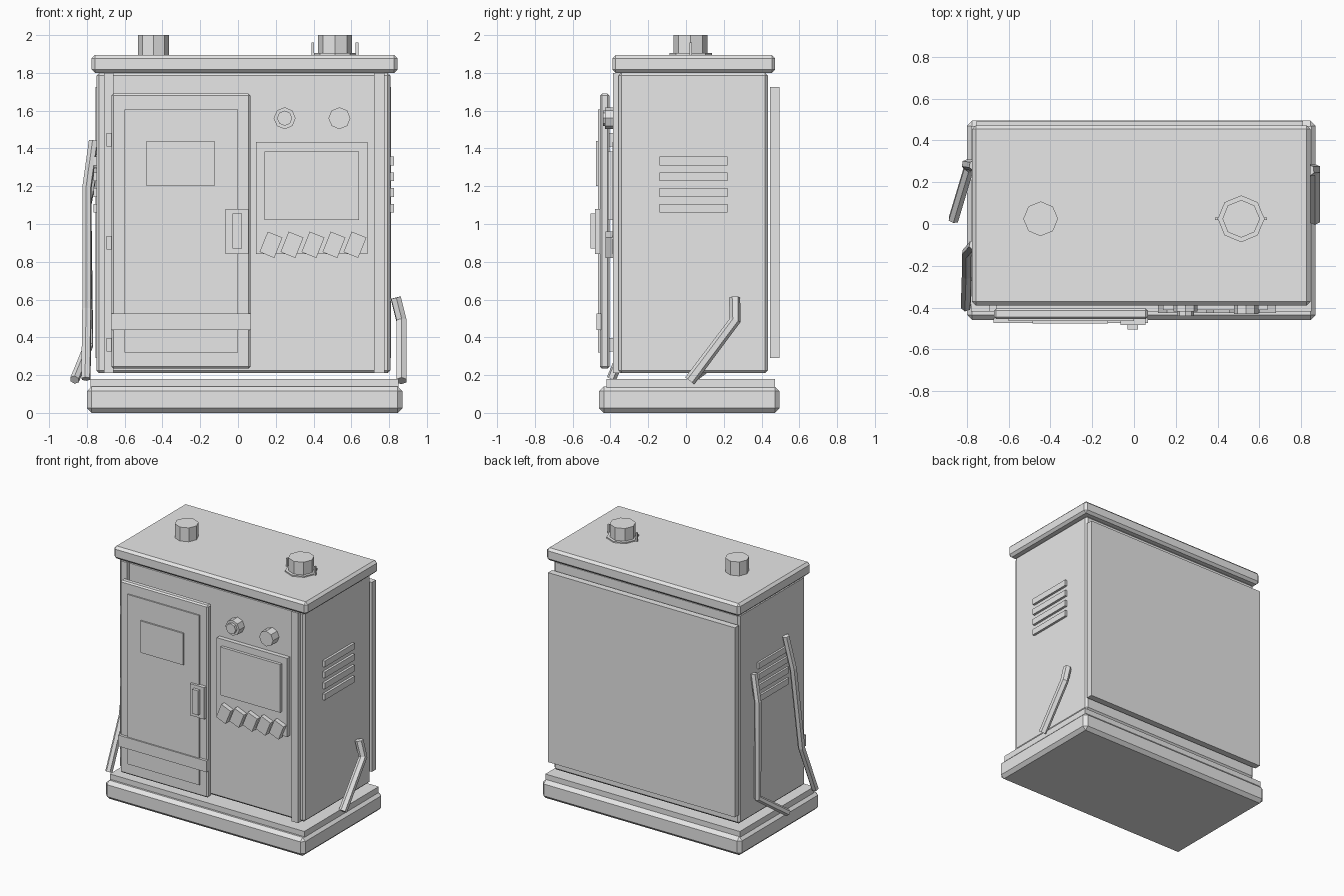
import bpy, bmesh, math
from mathutils import Matrix, Vector

if "Cube" in bpy.data.objects:
    bpy.data.objects.remove(bpy.data.objects["Cube"])

grey = bpy.data.materials.new("plain_grey")
grey.diffuse_color = (0.8, 0.8, 0.8, 1)
grey.use_nodes = True
grey.node_tree.nodes["Principled BSDF"].inputs["Base Color"].default_value = grey.diffuse_color


def finish(name, bm):
    me = bpy.data.meshes.new(name)
    bm.to_mesh(me)
    bm.free()
    me.materials.append(grey)
    ob = bpy.data.objects.new(name, me)
    bpy.context.collection.objects.link(ob)
    return ob


def box(name, x, y, z, chamfer=0.0, tilt=0.0):
    """Box from (min, max) ranges, with optional chamfer and tilt about y."""
    bm = bmesh.new()
    bmesh.ops.create_cube(bm, size=1)
    size = [r[1] - r[0] for r in (x, y, z)]
    mid = Vector([(r[0] + r[1]) / 2 for r in (x, y, z)])
    bmesh.ops.scale(bm, vec=size, verts=bm.verts)
    if chamfer:
        bmesh.ops.bevel(bm, geom=bm.edges[:], offset=chamfer, segments=1,
                        affect='EDGES', profile=0.5)
    bmesh.ops.transform(bm, verts=bm.verts,
                        matrix=Matrix.Translation(mid) @ Matrix.Rotation(tilt, 4, 'Y'))
    return finish(name, bm)


def prism(name, centre, radius, depth, axis='Z', sides=8):
    """Low-poly cylinder centred on a point."""
    bm = bmesh.new()
    bmesh.ops.create_cone(bm, cap_ends=True, segments=sides, radius1=radius,
                          radius2=radius, depth=depth)
    rot = Matrix.Rotation(math.pi / 2, 4, 'X') if axis == 'Y' else Matrix()
    bmesh.ops.transform(bm, verts=bm.verts, matrix=Matrix.Translation(centre) @ rot)
    return finish(name, bm)


def tube(name, points, radius=0.026):
    """Bent faceted pipe along a few points."""
    cu = bpy.data.curves.new(name, 'CURVE')
    cu.dimensions = '3D'
    cu.bevel_depth = radius
    cu.bevel_resolution = 1
    cu.use_fill_caps = True
    sp = cu.splines.new('POLY')
    sp.points.add(len(points) - 1)
    for p, co in zip(sp.points, points):
        p.co = (*co, 1)
    cu.materials.append(grey)
    ob = bpy.data.objects.new(name, cu)
    bpy.context.collection.objects.link(ob)
    bpy.ops.object.select_all(action='DESELECT')
    ob.select_set(True)
    bpy.context.view_layer.objects.active = ob
    bpy.ops.object.convert(target='MESH')
    for poly in bpy.context.object.data.polygons:
        poly.use_smooth = False


# Plinth, cabinet and roof
box("plinth", (-0.80, 0.87), (-0.46, 0.495), (0, 0.14), 0.025)
box("plinth_step", (-0.78, 0.85), (-0.42, 0.47), (0.13, 0.18))
box("cabinet", (-0.75, 0.807), (-0.357, 0.434), (0.21, 1.80), 0.015)
box("roof", (-0.775, 0.845), (-0.39, 0.472), (1.80, 1.895), 0.018)
box("back_panel", (-0.755, 0.81), (0.445, 0.494), (0.29, 1.725))
for side, x in (("left", (-0.71, -0.66)), ("right", (0.72, 0.775))):
    box(side + "_front_post", x, (-0.387, -0.34), (0.21, 1.80))

# Door with raised panel, window, strap, latch and hinges
box("door", (-0.67, 0.066), (-0.455, -0.405), (0.235, 1.69), 0.01)
box("door_panel", (-0.60, 0.0), (-0.465, -0.45), (0.32, 1.605))
box("door_window", (-0.485, -0.125), (-0.477, -0.46), (1.20, 1.44))
box("door_strap", (-0.672, 0.068), (-0.475, -0.45), (0.44, 0.525))
box("latch_plate", (-0.065, 0.055), (-0.483, -0.45), (0.84, 1.08))
box("latch_handle", (-0.03, 0.02), (-0.505, -0.48), (0.87, 1.055))
for z in (0.36, 0.90, 1.445):
    box("hinge", (-0.695, -0.655), (-0.42, -0.35), (z - 0.036, z + 0.036))

# Control panel with screen and tilted keys
box("control_panel", (0.095, 0.685), (-0.39, -0.35), (0.84, 1.435))
box("screen", (0.14, 0.64), (-0.412, -0.385), (1.02, 1.385))
for i in range(5):
    x = 0.175 + 0.111 * i
    box("key", (x - 0.042, x + 0.042), (-0.425, -0.38), (0.832, 0.948),
        tilt=math.radians(22))

# Round gauges above the control panel
prism("gauge_left", (0.247, -0.385, 1.56), 0.058, 0.07, 'Y')
prism("gauge_left_button", (0.247, -0.42, 1.56), 0.04, 0.04, 'Y')
prism("gauge_right", (0.537, -0.39, 1.56), 0.058, 0.08, 'Y')

# Roof stacks
prism("left_stack", (-0.447, 0.025, 1.94), 0.083, 0.12)
prism("right_stack", (0.513, 0.025, 1.94), 0.09, 0.12)
prism("right_stack_flange", (0.513, 0.025, 1.897), 0.112, 0.014)
for x in (0.395, 0.63):
    box("stack_pin", (x - 0.007, x + 0.007), (0.018, 0.032), (1.89, 1.96))
    inner = x + (0.03 if x < 0.513 else -0.03)
    box("pin_tab", (min(x, inner), max(x, inner)), (0.018, 0.032), (1.89, 1.904))

# Side vents
for i in range(4):
    z = 1.06 + 0.0835 * i
    box("right_vent", (0.79, 0.825), (-0.14, 0.22), (z, z + 0.046))
    box("left_vent", (-0.765, -0.73), (-0.14, 0.22), (z, z + 0.046))

# Bent side pipes
tube("right_pipe", [(0.835, 0.257, 0.61), (0.865, 0.26, 0.49), (0.865, 0.02, 0.17)], 0.03)
tube("left_back_pipe", [(-0.765, 0.28, 1.30), (-0.80, 0.285, 1.10),
                        (-0.79, 0.27, 0.36), (-0.865, 0.02, 0.175)])
tube("left_front_pipe", [(-0.765, -0.10, 1.44), (-0.80, -0.14, 1.19),
                         (-0.80, -0.24, 0.55), (-0.805, -0.395, 0.18)])
